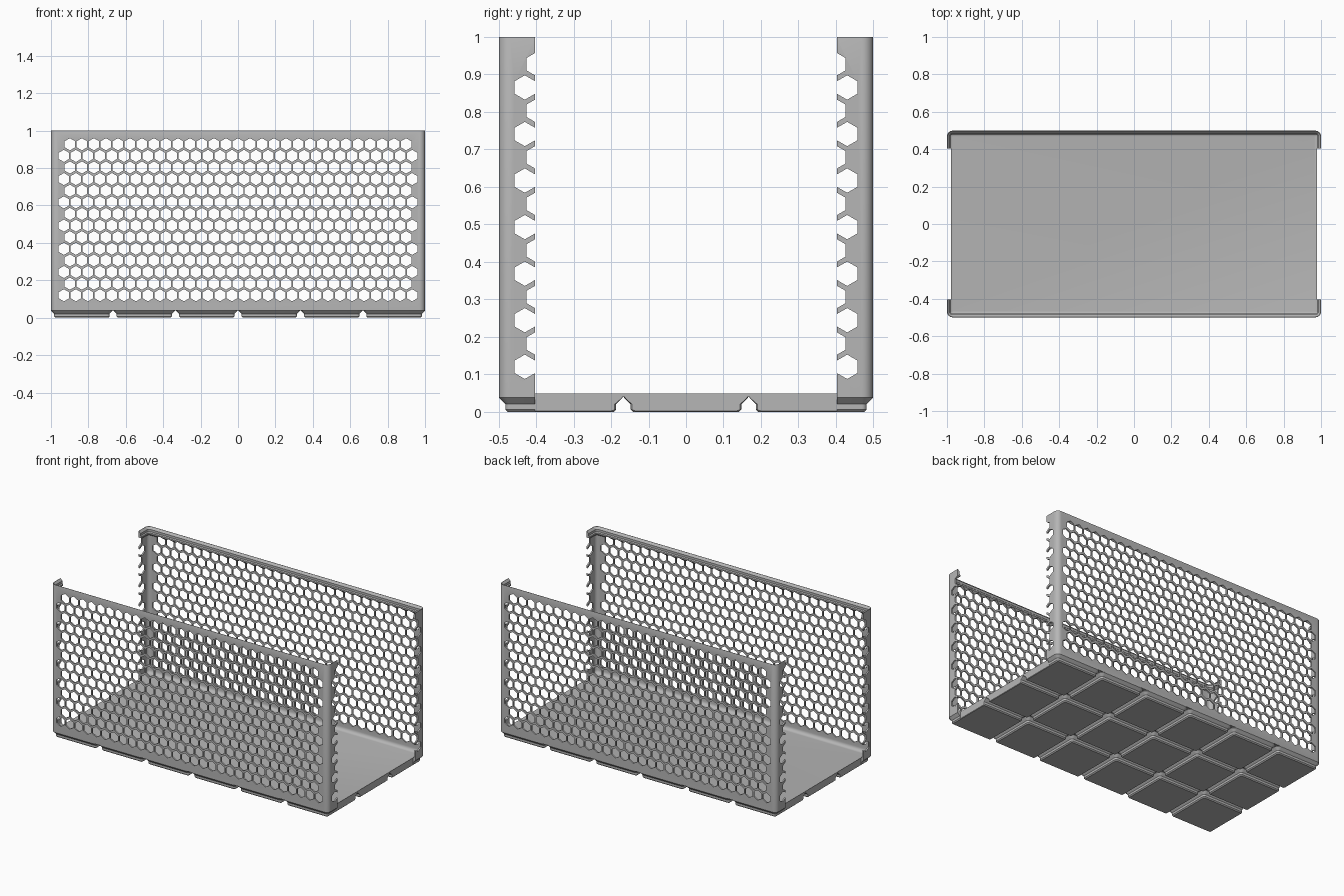
import bpy, bmesh, math
from mathutils import Vector

cube = bpy.data.objects.get("Cube")
if cube:
    bpy.data.objects.remove(cube, do_unlink=True)

HALF_X, HALF_Y = 1.0, 0.499
CORNER = 0.03
PITCH = 0.334
WALL = 0.0095
FLOOR = 0.0457
FILLET = 0.022
HEX_R, HEX_PITCH, ROW_STEP, ROW_START, ROWS = 0.0325, 0.0642, 0.0621, 0.12, 14

grey = bpy.data.materials.new("grey plastic")
grey.use_nodes = True
colour = (0.47, 0.47, 0.47, 1)
grey.diffuse_color = colour
grey.node_tree.nodes["Principled BSDF"].inputs["Base Color"].default_value = colour


def loft(bm, rings):
    """Skin a stack of rings and cap both ends."""
    loops = [[bm.verts.new(p) for p in ring] for ring in rings]
    n = len(loops[0])
    for a, b in zip(loops, loops[1:]):
        for i in range(n):
            j = (i + 1) % n
            bm.faces.new((a[i], a[j], b[j], b[i]))
    bm.faces.new(loops[0][::-1])
    bm.faces.new(loops[-1])


def rounded_rect(cx, cy, hx, hy, inset, z, steps=6):
    """Rounded rectangle ring, pulled inward by an inset."""
    r = max(CORNER - inset, 0.004)
    ring = []
    for k, (sx, sy) in enumerate(((1, 1), (-1, 1), (-1, -1), (1, -1))):
        for s in range(steps + 1):
            a = math.pi / 2 * (k + s / steps)
            ring.append(Vector((cx + sx * (hx - inset - r) + r * math.cos(a),
                                cy + sy * (hy - inset - r) + r * math.sin(a), z)))
    return ring


def hex_prism(bm, side, z, axis, reach=1.2):
    """Upright hexagonal prism running along x or y."""
    rings = []
    for end in (-reach, reach):
        ring = []
        for i in range(6):
            a = i * math.pi / 3
            u, v = side + HEX_R * math.sin(a), z + HEX_R * math.cos(a)
            ring.append(Vector((end, u, v) if axis == "x" else (u, end, v)))
        rings.append(ring)
    loft(bm, rings)


def finish(name, bm):
    bmesh.ops.recalc_face_normals(bm, faces=bm.faces)
    mesh = bpy.data.meshes.new(name)
    bm.to_mesh(mesh)
    bm.free()
    mesh.materials.append(grey)
    ob = bpy.data.objects.new(name, mesh)
    bpy.context.collection.objects.link(ob)
    return ob


def activate(ob):
    bpy.ops.object.select_all(action="DESELECT")
    ob.select_set(True)
    bpy.context.view_layer.objects.active = ob


def cut(ob, cutter):
    activate(ob)
    mod = ob.modifiers.new("cut", "BOOLEAN")
    mod.operation = "DIFFERENCE"
    mod.solver = "EXACT"
    mod.object = cutter
    bpy.ops.object.modifier_apply(modifier=mod.name)


# Basket shell: outer wall, stacking lip, inner wall, floor fillet
profile = [(0, 0.0398), (0, 0.997), (0.001, 1.0), (0.003, 1.0), (0.0151, 0.986),
           (0.0151, 0.9715), (0.0207, 0.966), (0.0207, 0.9565), (WALL, 0.945)]
for i in range(6):
    a = math.pi / 2 * i / 5
    profile.append((WALL + FILLET * (1 - math.cos(a)),
                    FLOOR + FILLET * (1 - math.sin(a))))
bm = bmesh.new()
loft(bm, [rounded_rect(0, 0, HALF_X, HALF_Y, d, z) for d, z in profile])
basket = finish("basket_shell", bm)

# Stepped feet in a six by three grid
foot = [(0.0234, 0), (0.0171, 0.0063), (0.0171, 0.0206), (0, 0.0377), (0, 0.041)]
bm = bmesh.new()
for ix in range(6):
    for iy in range(3):
        cx, cy = (ix - 2.5) * PITCH, (iy - 1) * PITCH
        loft(bm, [rounded_rect(cx, cy, 0.165, 0.165, d, z) for d, z in foot])
feet = finish("base_feet", bm)

# Honeycomb cutters for the long walls and the corner returns
long_bm, end_bm = bmesh.new(), bmesh.new()
for row in range(ROWS):
    z = ROW_START + row * ROW_STEP
    count = 30 - row % 2
    for i in range(count):
        hex_prism(long_bm, (i - (count - 1) / 2) * HEX_PITCH, z, "y")
    for sign in (-1, 1):
        hex_prism(end_bm, sign * (0.43 - 0.032 * (row % 2)), z, "x")
long_holes = finish("long_wall_hole_cutter", long_bm)
end_holes = finish("end_hole_cutter", end_bm)

# Open ends
bm = bmesh.new()
for sign in (-1, 1):
    box = bmesh.ops.create_cube(bm, size=1)["verts"]
    bmesh.ops.scale(bm, verts=box, vec=(0.2, 0.806, 1.4))
    bmesh.ops.translate(bm, verts=box, vec=(sign * 1.0793, 0, 0.5))
openings = finish("end_opening_cutter", bm)

cut(basket, openings)
cut(basket, end_holes)
cut(basket, long_holes)
cut(feet, openings)
for cutter in (openings, end_holes, long_holes):
    bpy.data.objects.remove(cutter, do_unlink=True)

for ob in (basket, feet):
    activate(ob)
    bpy.ops.object.shade_smooth_by_angle(angle=math.radians(30))
